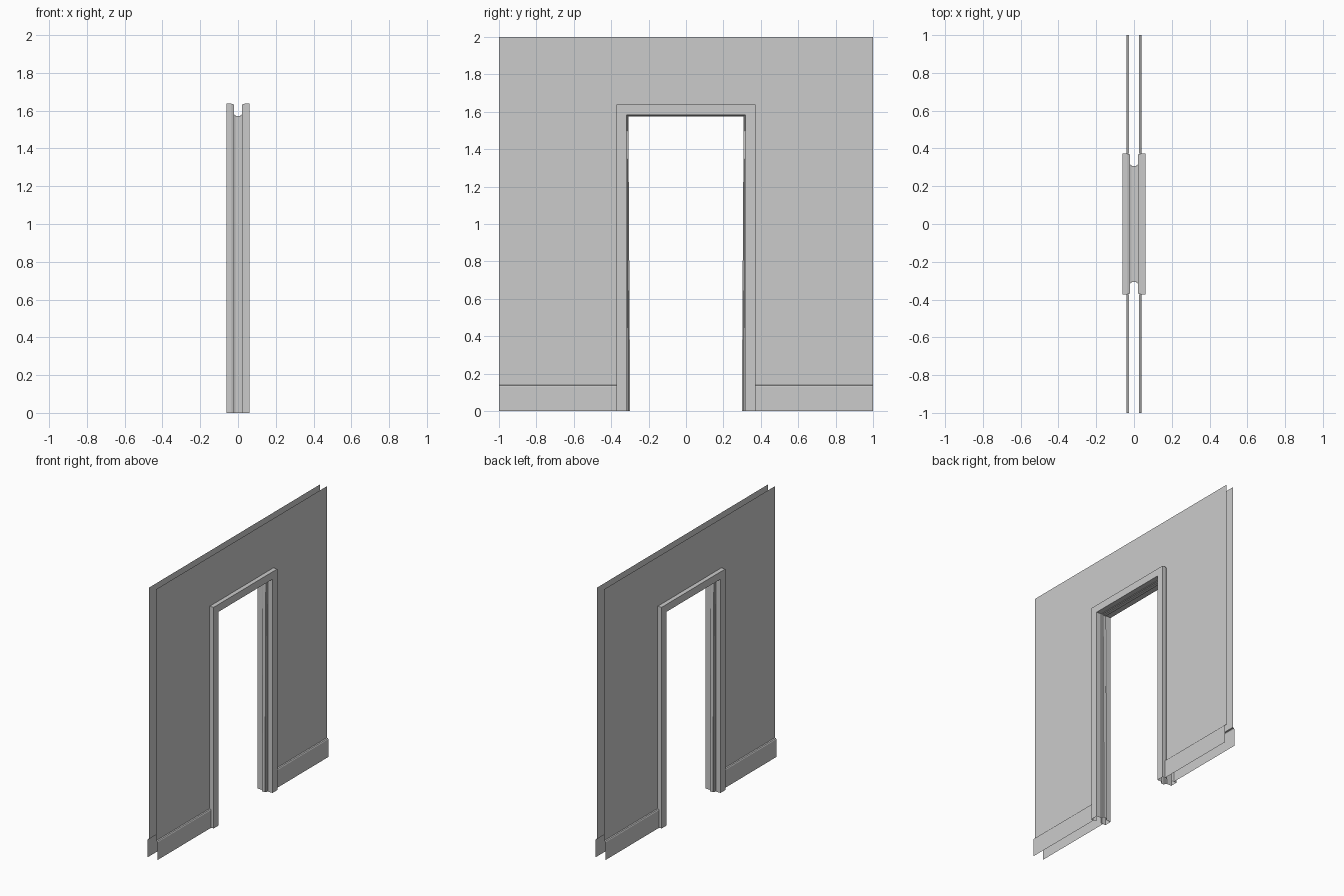
import bpy, bmesh

if "Cube" in bpy.data.objects:
    bpy.data.objects.remove(bpy.data.objects["Cube"])

OUT_Y, OUT_Z = 0.372, 1.635      # outer edge of the door casing
IN_Y, IN_Z = 0.317, 1.582        # inner edge of the door casing


def finish(name, bm):
    bmesh.ops.remove_doubles(bm, verts=bm.verts, dist=0.0001)
    me = bpy.data.meshes.new(name)
    bm.to_mesh(me)
    bm.free()
    ob = bpy.data.objects.new(name, me)
    bpy.context.collection.objects.link(ob)
    return ob


def loft(bm, rows):
    """Skin consecutive rows of points with quads."""
    vr = [[bm.verts.new(p) for p in row] for row in rows]
    for a, b in zip(vr, vr[1:]):
        for i in range(len(a) - 1):
            bm.faces.new((a[i], a[i + 1], b[i + 1], b[i]))


def wall_sheet(name, side):
    bm = bmesh.new()
    wx = 0.027
    # wall panels either side of the opening
    for y0, y1 in ((-1, -OUT_Y), (OUT_Y, 1)):
        prof = [(wx, 2), (wx, OUT_Z), (wx, 0.139)]
        loft(bm, [[(side * x, y, z) for x, z in prof] for y in (y0, y1)])
    # panel over the door
    loft(bm, [[(side * wx, y, z) for z in (2, OUT_Z)] for y in (-OUT_Y, OUT_Y)])
    bmesh.ops.recalc_face_normals(bm, faces=bm.faces)
    bm.normal_update()
    if sum(f.normal.x for f in bm.faces) * side < 0:
        bmesh.ops.reverse_faces(bm, faces=bm.faces)
    return finish(name, bm)


def skirting(name, side):
    bm = bmesh.new()
    prof = [(0.027, 0.139), (0.036, 0.137), (0.040, 0.131), (0.040, 0)]
    for y0, y1 in ((-1, -OUT_Y), (OUT_Y, 1)):
        loft(bm, [[(side * x, y, z) for x, z in prof] for y in (y0, y1)])
    bm.normal_update()
    for f in list(bm.faces):
        if f.normal.x * side < -0.001:
            f.normal_flip()
    return finish(name, bm)


def frame_sweep(name, prof):
    """Sweep an (x, offset, foot taper) profile up, over and down the opening."""
    rows = []
    for s, foot in ((-1, True), (-1, False), (1, False), (1, True)):
        rows.append([(x, s * (IN_Y + d - (t if foot else 0)), 0 if foot else IN_Z + d)
                     for x, d, t in prof])
    bm = bmesh.new()
    loft(bm, rows)
    # faces under the head must look down into the opening
    bm.normal_update()
    ref = [f for f in bm.faces if abs(f.normal.z) > 0.9 and f.calc_center_median().z < IN_Z + 0.001]
    if ref and ref[0].normal.z > 0:
        bmesh.ops.reverse_faces(bm, faces=bm.faces)
    return finish(name, bm)


# walls and skirting on both faces
for side, tag in ((-1, "left"), (1, "right")):
    wall_sheet("wall_" + tag, side)
    skirting("skirting_" + tag, side)

# door casing with the stepped jamb lining joining both faces
D = OUT_Y - IN_Y
half = [(0.021, D - 0.004, 0), (0.030, D - 0.002, 0), (0.034, D, 0), (0.061, D, 0),
        (0.061, 0, 0), (0.022, 0, 0), (0.020, -0.003, 0.004),
        (0.014, -0.005, 0.006), (0.012, -0.009, 0.010)]
frame_sweep("door_casing", half + [(-x, d, t) for x, d, t in reversed(half)])
